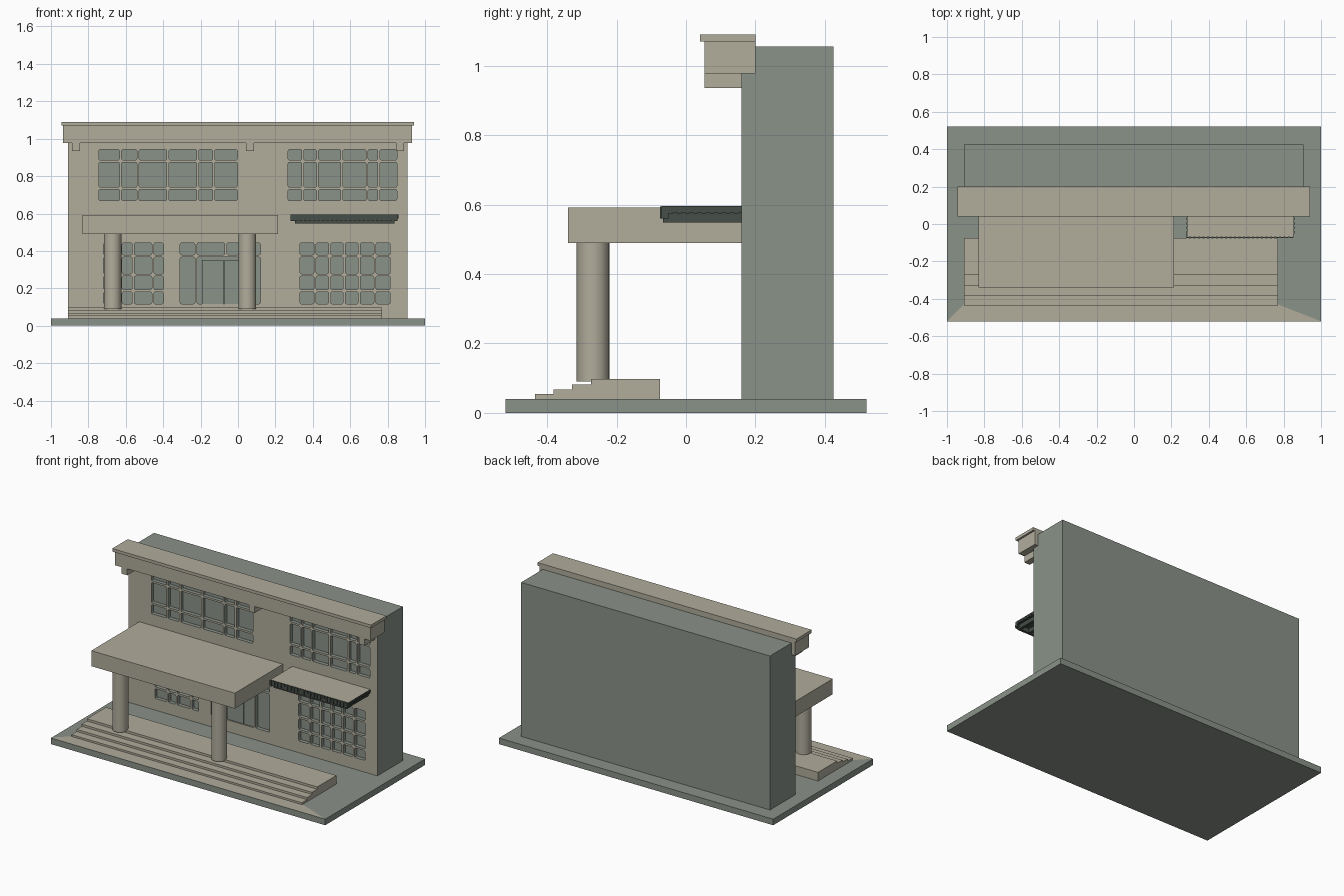
import bpy, bmesh, math

if "Cube" in bpy.data.objects:
    bpy.data.objects.remove(bpy.data.objects["Cube"])


def material(name, rgb):
    m = bpy.data.materials.new(name)
    lin = [((c / 255 + 0.055) / 1.055) ** 2.4 for c in rgb]
    m.diffuse_color = (*lin, 1)
    m.use_nodes = True
    m.node_tree.nodes["Principled BSDF"].inputs["Base Color"].default_value = m.diffuse_color
    return m


BEIGE = material("beige_stone", (177, 173, 156))
GREY = material("grey_green", (138, 146, 137))
DARK = material("dark_metal", (70, 78, 72))


def add_box(bm, x0, x1, y0, y1, z0, z1):
    v = [bm.verts.new((x, y, z)) for x in (x0, x1) for y in (y0, y1) for z in (z0, z1)]
    for f in ((0, 1, 3, 2), (4, 6, 7, 5), (0, 4, 5, 1), (2, 3, 7, 6), (0, 2, 6, 4), (1, 5, 7, 3)):
        bm.faces.new([v[i] for i in f])


def finish(name, bm, *mats, rule=None):
    bmesh.ops.recalc_face_normals(bm, faces=bm.faces)
    bm.normal_update()
    for f in bm.faces:
        f.material_index = rule(f) if rule else 0
    mesh = bpy.data.meshes.new(name)
    bm.to_mesh(mesh)
    bm.free()
    for m in mats:
        mesh.materials.append(m)
    ob = bpy.data.objects.new(name, mesh)
    bpy.context.collection.objects.link(ob)
    return ob


def boxes(name, dims, *mats, rule=None):
    bm = bmesh.new()
    for d in dims:
        add_box(bm, *d)
    return finish(name, bm, *mats, rule=rule)


# Ground slab, with a paved strip in front of the steps
boxes("base_slab", [(-1, 1, -0.52, 0.52, 0, 0.04)], GREY)
bm = bmesh.new()
bm.faces.new([bm.verts.new((x, y, 0.042)) for x, y in
              ((-1, -0.52), (1, -0.52), (0.77, -0.43), (-0.91, -0.43))])
paving = finish("front_paving", bm, BEIGE)
if paving.data.polygons[0].normal.z < 0:
    paving.data.flip_normals()

# Main block: stone front face, grey elsewhere
FRONT = 0.16
block = boxes("building", [(-0.91, 0.905, FRONT, 0.425, 0.04, 1.055)], BEIGE, GREY,
              rule=lambda f: 0 if f.normal.y < -0.5 else 1)

# Window panes sunk into the front: column edges and row edges per window
UPPER = (0.663, 0.735, 0.88, 0.948)
LOWER = (0.111, 0.187, 0.272, 0.373, 0.449)
SIDE = (0.111, 0.373, 0.449)
windows = [
    ((-0.75, -0.628, -0.535, -0.375, -0.215, -0.13, 0.002), UPPER),
    ((0.262, 0.346, 0.425, 0.555, 0.69, 0.753, 0.855), UPPER),
    ((-0.725, -0.625, -0.56, -0.455, -0.393), LOWER),
    ((0.325, 0.412, 0.49, 0.568, 0.648, 0.732, 0.82), LOWER),
    ((-0.315, -0.225), SIDE),
    ((-0.225, -0.065, 0.01), (0.373, 0.449)),
    ((-0.225, 0.01), (0.111, 0.373)),
    ((0.01, 0.125), SIDE),
]
GAP = 0.006
bm = bmesh.new()
for xs, zs in windows:
    for x0, x1 in zip(xs, xs[1:]):
        for z0, z1 in zip(zs, zs[1:]):
            add_box(bm, x0 + GAP, x1 - GAP, FRONT - 0.03, FRONT + 0.025, z0 + GAP, z1 - GAP)
corners = [e for e in bm.edges if abs(e.verts[0].co.y - e.verts[1].co.y) > 0.01]
bmesh.ops.bevel(bm, geom=corners, offset=0.008, segments=2, profile=0.5, affect='EDGES')
cutter = finish("window_cutter", bm, BEIGE, GREY, rule=lambda f: 1)
cutter.hide_render = True
mod = block.modifiers.new("windows", 'BOOLEAN')
mod.operation = 'DIFFERENCE'
mod.solver = 'EXACT'
mod.object = cutter
bpy.context.view_layer.objects.active = block
block.select_set(True)
bpy.ops.object.modifier_apply(modifier=mod.name)
bpy.data.objects.remove(cutter)

# Double door standing in its opening
boxes("door_leaves", [(-0.193, -0.077, 0.168, 0.19, 0.117, 0.352),
                      (-0.073, 0.004, 0.168, 0.19, 0.117, 0.352)], GREY)

# Cornice with cap and three brackets
boxes("cornice", [(-0.935, 0.93, 0.053, 0.2, 0.978, 1.07)], BEIGE)
boxes("cornice_cap", [(-0.945, 0.942, 0.04, 0.2, 1.07, 1.09)], BEIGE)
boxes("cornice_brackets", [(x - 0.021, x + 0.021, 0.053, FRONT, 0.935, 0.978)
                           for x in (-0.866, 0.064, 0.866)], BEIGE)

# Entrance canopy on two round columns
boxes("entrance_canopy", [(-0.832, 0.215, -0.34, FRONT, 0.49, 0.592)], BEIGE)
for side, x in (("left", -0.67), ("right", 0.05)):
    bpy.ops.mesh.primitive_cylinder_add(vertices=32, radius=0.047, depth=0.4,
                                        location=(x, -0.268, 0.29))
    col = bpy.context.object
    col.name = side + "_column"
    col.data.materials.append(BEIGE)
    bpy.ops.object.shade_smooth_by_angle(angle=math.radians(40))

# Entrance steps: stepped side profile swept across x
profile = [(-0.435, 0.04), (-0.435, 0.054), (-0.381, 0.054), (-0.381, 0.068), (-0.328, 0.068),
           (-0.328, 0.082), (-0.274, 0.082), (-0.274, 0.097), (-0.075, 0.097), (-0.075, 0.04)]
bm = bmesh.new()
face = bm.faces.new([bm.verts.new((-0.91, y, z)) for y, z in profile])
ext = bmesh.ops.extrude_face_region(bm, geom=[face])
bmesh.ops.translate(bm, vec=(1.68, 0, 0),
                    verts=[g for g in ext["geom"] if isinstance(g, bmesh.types.BMVert)])
finish("entrance_steps", bm, BEIGE)

# Small awning: stone top, dark toothed edge and joists below
boxes("awning_roof", [(0.285, 0.853, -0.07, FRONT, 0.577, 0.596)], BEIGE, DARK,
      rule=lambda f: 0 if f.normal.z > 0.5 else 1)
n = 24
pitch = (0.857 - 0.281) / n
teeth = [(0.281 + i * pitch, 0.281 + (i + 0.55) * pitch, -0.075, -0.05, 0.56, 0.594)
         for i in range(n)]
for i in range(9):
    y = -0.05 + i * 0.0235
    for x in (0.281, 0.842):
        teeth.append((x, x + 0.015, y, y + 0.013, 0.574, 0.594))
boxes("awning_edge", teeth, DARK)
joists = [(0.285, 0.853, -0.071, -0.05, 0.56, 0.578), (0.305, 0.838, -0.066, -0.05, 0.548, 0.57)]
for i in range(8):
    x = 0.305 + i * 0.074
    joists.append((x, x + 0.015, -0.06, FRONT, 0.549, 0.578))
boxes("awning_joists", joists, DARK)
